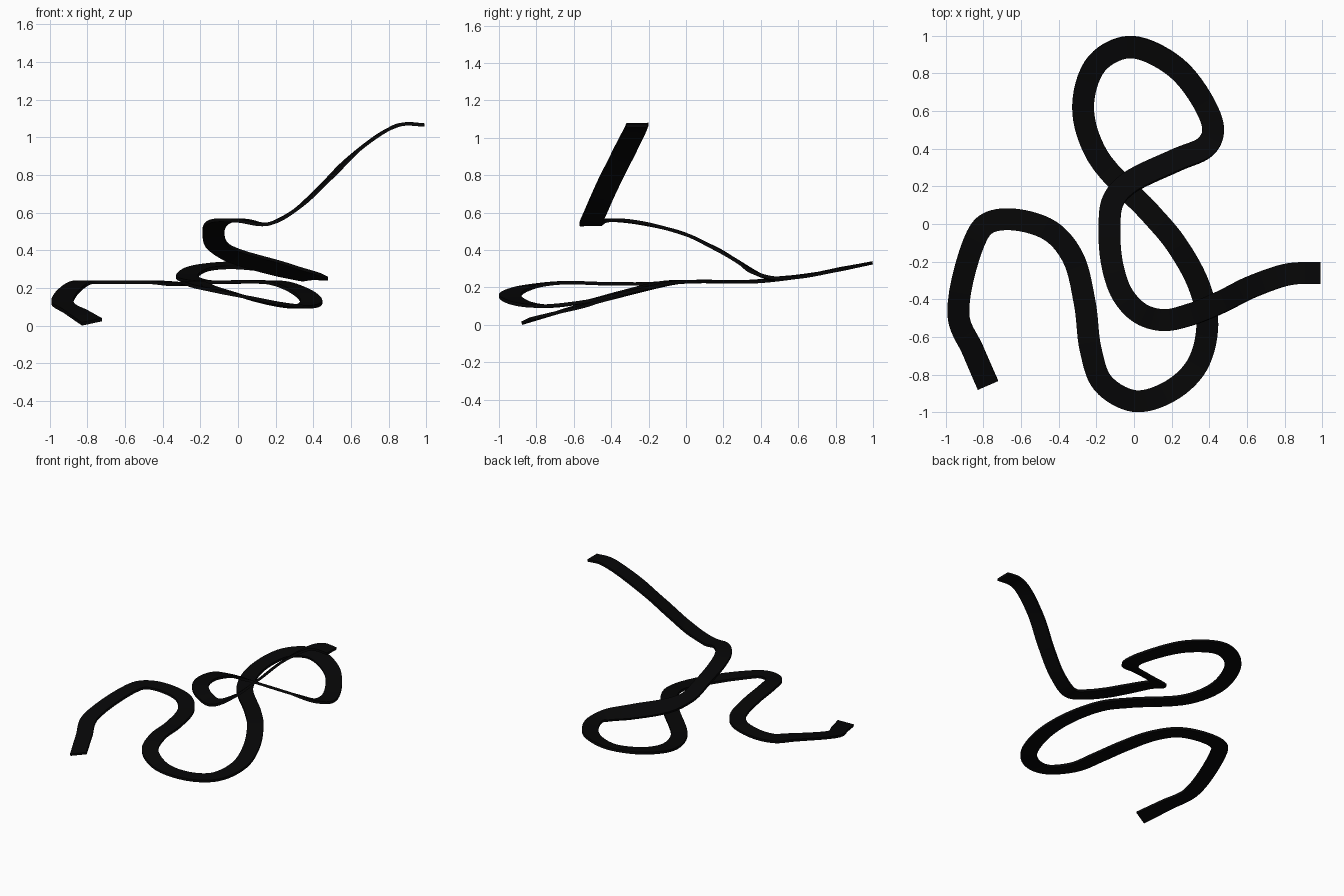
import bpy, bmesh
from mathutils import Vector

if "Cube" in bpy.data.objects:
    bpy.data.objects.remove(bpy.data.objects["Cube"])

# Centre line: x, y, height and, where banked, the rise of the left side per unit width
PATH = [
    (-.78, -.85, .025, -.2), (-.86, -.665, .075, -.1), (-.937, -.48, .125), (-.84, -.06, .232),
    (-.78, .01, .235), (-.65, .03, .235), (-.45, -.03, .235), (-.33, -.17, .225),
    (-.265, -.42, .225), (-.235, -.66, .23), (-.17, -.84, .207), (0, -.935, .165),
    (.19, -.88, .122), (.33, -.745, .105), (.385, -.53, .13), (.34, -.32, .18),
    (.215, -.095, .23), (.08, .065, .237), (-.2, .37, .237),
    (-.275, .63, .265), (-.2, .86, .31, .11), (-.025, .945, .325, .2), (.22, .835, .302, .16),
    (.39, .6, .262), (.415, .49, .255), (.375, .415, .265, .3), (.22, .345, .305, .52),
    (-.035, .22, .38, .45), (-.115, .13, .43, .18), (-.135, 0, .49), (-.12, -.21, .545),
    (-.065, -.37, .565), (.03, -.47, .56), (.15, -.505, .543), (.295, -.475, .615, -.2),
    (.455, -.41, .76, -.32), (.615, -.33, .92, -.3), (.8, -.265, 1.05, -.12),
    (.88, -.255, 1.075), (.985, -.255, 1.07),
]
HALF_WIDTH, THICK, STEPS = .058, .018, 7


def spline(points, steps):
    """Smooth curve through all points, spaced by distance so tight bends stay clean."""
    p = [Vector((*q, 0)[:4]) for q in points]
    p = [2 * p[0] - p[1]] + p + [2 * p[-1] - p[-2]]
    out = []
    for i in range(1, len(p) - 2):
        a, b, c, d = p[i - 1:i + 3]
        u, v, w = ((n - m).xyz.length ** .5 for m, n in ((a, b), (b, c), (c, d)))
        m1 = v * ((b - a) / u - (c - a) / (u + v)) + (c - b)
        m2 = v * ((d - c) / w - (d - b) / (v + w)) + (c - b)
        for k in range(steps):
            t = k / steps
            out.append(b + m1 * t + (3 * (c - b) - 2 * m1 - m2) * t ** 2
                       + (2 * (b - c) + m1 + m2) * t ** 3)
    return out + [p[-2]]


asphalt = bpy.data.materials.new("asphalt black")
asphalt.diffuse_color = (.002, .002, .0022, 1)
asphalt.use_nodes = True
asphalt.node_tree.nodes["Principled BSDF"].inputs["Base Color"].default_value = asphalt.diffuse_color

# Sweep a flat rectangular section along the centre line
line = spline(PATH, STEPS)
bm = bmesh.new()
rings = []
for i, s in enumerate(line):
    along = (line[min(i + 1, len(line) - 1)] - line[max(i - 1, 0)]).xyz
    flat = Vector((along.x, along.y, 0)).normalized()
    side = Vector((-flat.y, flat.x, s[3]))
    up = along.cross(side).normalized() * THICK / 2
    side *= HALF_WIDTH
    rings.append([bm.verts.new(s.xyz + v) for v in (side + up, up - side, -side - up, side - up)])
for a, b in zip(rings, rings[1:]):
    for k in range(4):
        n = (k + 1) % 4
        bm.faces.new((a[k], a[n], b[n], b[k]))
bm.faces.new(rings[0])
bm.faces.new(rings[-1][::-1])
bmesh.ops.recalc_face_normals(bm, faces=bm.faces)

# Centre on x and y, stand on the ground
lo = [min(v.co[k] for v in bm.verts) for k in range(3)]
hi = [max(v.co[k] for v in bm.verts) for k in range(3)]
bmesh.ops.translate(bm, verts=bm.verts, vec=(-(lo[0] + hi[0]) / 2, -(lo[1] + hi[1]) / 2, -lo[2]))

mesh = bpy.data.meshes.new("road_track")
bm.to_mesh(mesh)
bm.free()
mesh.materials.append(asphalt)
road = bpy.data.objects.new("road_track", mesh)
bpy.context.collection.objects.link(road)
bpy.context.view_layer.objects.active = road
road.select_set(True)
bpy.ops.object.shade_smooth_by_angle()
